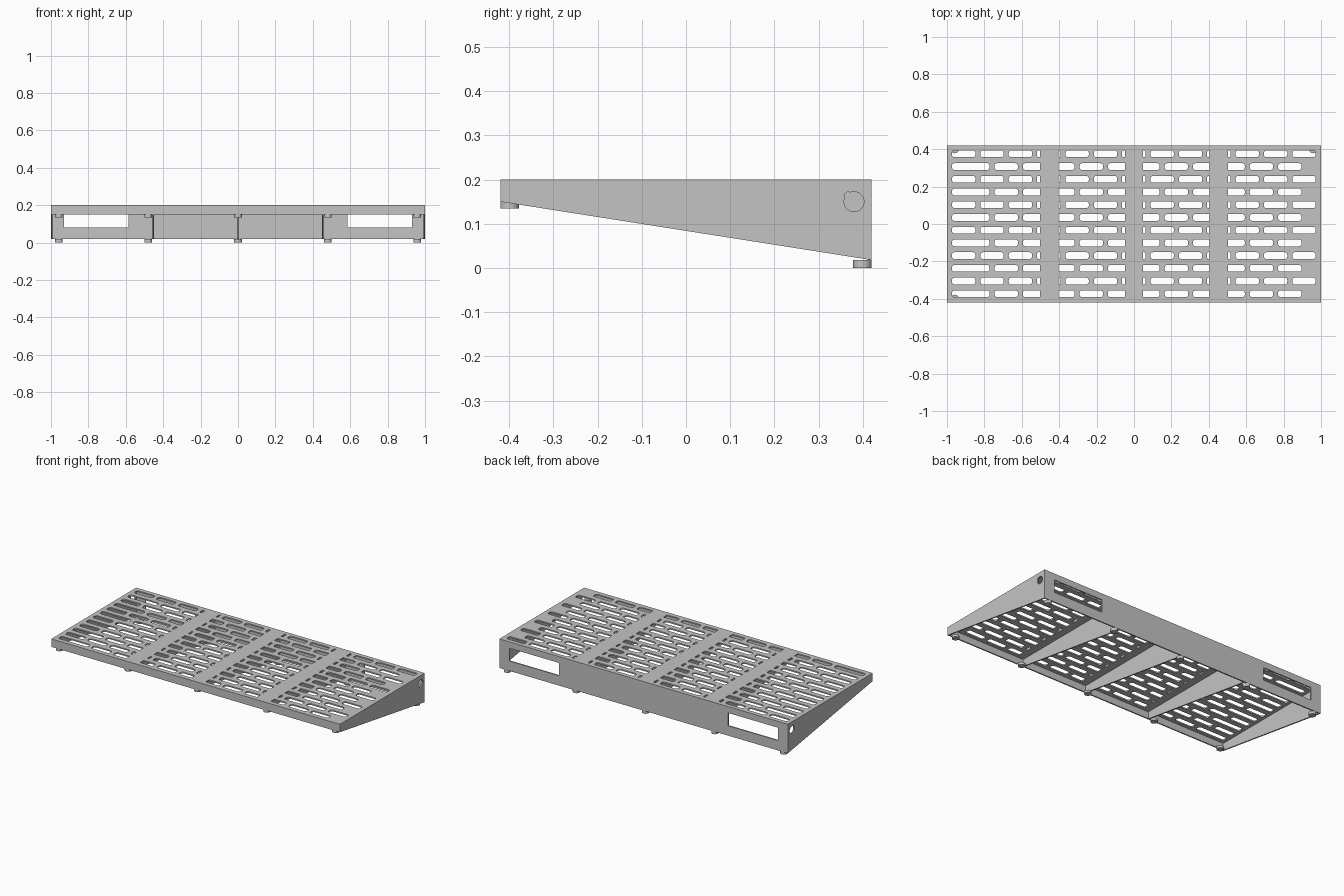
import bpy
import math
from mathutils import Matrix

if "Cube" in bpy.data.objects:
    bpy.data.objects.remove(bpy.data.objects["Cube"], do_unlink=True)

W, D, TOP, T = 1.0, 0.42, 0.2, 0.008      # half width, half depth, height, sheet
LIP, TAIL = 0.15, 0.018                   # lower edge at front and at back
RIBS = (-0.453, 0.0, 0.453)

metal = bpy.data.materials.new("grey metal")
metal.use_nodes = True
metal.diffuse_color = (0.55, 0.55, 0.55, 1)
metal.node_tree.nodes["Principled BSDF"].inputs["Base Color"].default_value = (0.55, 0.55, 0.55, 1)

# Axis maps from a flat drawing to its plane
FLAT = Matrix.Identity(4)
SIDE = Matrix(((0, 0, 1, 0), (1, 0, 0, 0), (0, 1, 0, 0), (0, 0, 0, 1)))
FACE = Matrix(((1, 0, 0, 0), (0, 0, -1, 0), (0, 1, 0, 0), (0, 0, 0, 1)))


def panel(name, loops, axes, centre):
    """Sheet of thickness T from an outline followed by its holes."""
    curve = bpy.data.curves.new(name, "CURVE")
    curve.dimensions = "2D"
    curve.fill_mode = "BOTH"
    curve.extrude = T / 2
    for loop in loops:
        spline = curve.splines.new("POLY")
        spline.points.add(len(loop) - 1)
        for point, (u, v) in zip(spline.points, loop):
            point.co = (u, v, 0, 1)
        spline.use_cyclic_u = True
    temp = bpy.data.objects.new(name + "_drawing", curve)
    bpy.context.collection.objects.link(temp)
    graph = bpy.context.evaluated_depsgraph_get()
    mesh = bpy.data.meshes.new_from_object(temp.evaluated_get(graph))
    bpy.data.objects.remove(temp, do_unlink=True)
    mesh.transform(Matrix.Translation(centre) @ axes)
    mesh.materials.clear()
    mesh.materials.append(metal)
    for face in mesh.polygons:
        face.use_smooth = False
    mesh.name = name
    obj = bpy.data.objects.new(name, mesh)
    bpy.context.collection.objects.link(obj)
    return obj


def rect(x0, x1, y0, y1, left=0, right=0):
    """Rectangle with optional corner radii at its left and right ends."""
    corners = ((x1, y1, right, -1, -1, 0), (x0, y1, left, 1, -1, 90),
               (x0, y0, left, 1, 1, 180), (x1, y0, right, -1, 1, 270))
    loop = []
    for x, y, r, sx, sy, start in corners:
        for step in range(5 if r else 1):
            a = math.radians(start + step * 22.5)
            loop.append((x + r * (sx + math.cos(a)) if r else x,
                         y + r * (sy + math.sin(a)) if r else y))
    return loop


# Slotted deck: staggered slots, interrupted above each rib
PITCH, SLOT, START, HALF, R = 0.1516, 0.125, -0.973, 0.018, 0.013
edges = [-W] + [r + s * 0.049 for r in RIBS for s in (-1, 1)] + [W]
bays = list(zip(edges[::2], edges[1::2]))
loops = [rect(-W, W, -D, D)]
for row in range(12):
    y = 0.375 - row * 0.068
    odd = row % 2
    for i in range(13 - odd):
        x0 = START + (i + odd / 2) * PITCH
        x1 = x0 + SLOT
        if odd and i == 0:
            x0 = START
        for lo, hi in bays:
            a, b = max(x0, lo), min(x1, hi)
            if b - a > 0.004:
                r = min(R, (b - a) * 0.45)
                loops.append(rect(a, b, y - HALF, y + HALF,
                                  r if a == x0 else 0, r if b == x1 else 0))
panel("deck", loops, FLAT, (0, 0, TOP - T / 2))

# Front lip and back wall with two windows
under = TOP - T
panel("front_lip", [rect(-W + T, W - T, LIP, under)], FACE, (0, -D + T / 2, 0))
panel("back_wall", [rect(-W + T, W - T, TAIL, under),
                    rect(-0.93, -0.585, 0.08, 0.16),
                    rect(0.585, 0.93, 0.08, 0.16)], FACE, (0, D - T / 2, 0))


# Wedge-shaped side walls with a notched socket hole, and plain ribs
def wedge(inset):
    slope = (TAIL - LIP) / (2 * D)
    return [(-D + inset, LIP + slope * inset), (D - inset, TAIL - slope * inset),
            (D - inset, under), (-D + inset, under)]


socket = []
for k in range(32):
    a = math.tau * k / 32
    r = 0.027 if 11 <= k <= 13 else 0.0225
    socket.append((0.38 + r * math.cos(a), 0.15 + r * math.sin(a)))

for name, s in (("left_side", 1), ("right_side", -1)):
    panel(name, [wedge(0), socket], SIDE, (s * (W - T / 2), 0, 0))
for name, x in zip(("right_rib", "middle_rib", "left_rib"), RIBS):
    panel(name, [wedge(T)], SIDE, (x, 0, 0))

# Round feet along both long edges
for row, y, z0, z1 in (("front", -0.399, 0.135, LIP), ("back", 0.399, 0, TAIL)):
    for n, x in enumerate((-0.958, -0.48, 0, 0.48, 0.958)):
        bpy.ops.mesh.primitive_cylinder_add(vertices=24, radius=0.021, depth=z1 - z0,
                                            location=(x, y, (z0 + z1) / 2))
        foot = bpy.context.object
        foot.name = f"{row}_foot_{n + 1}"
        foot.data.materials.append(metal)
        bpy.ops.object.shade_smooth_by_angle(angle=math.radians(35))
